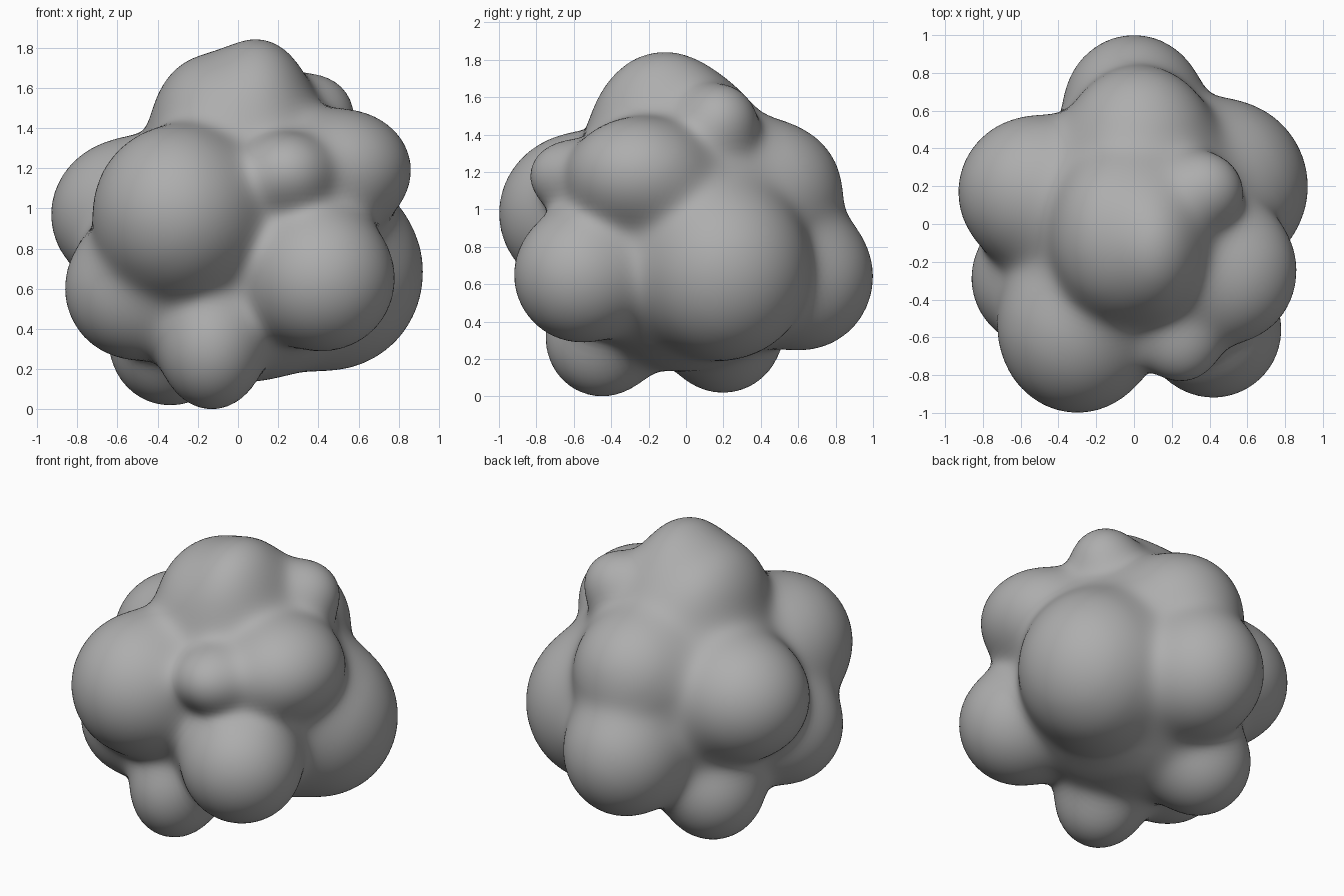
import bpy, bmesh
from math import exp, log, sqrt

if "Cube" in bpy.data.objects:
    bpy.data.objects.remove(bpy.data.objects["Cube"])

CENTRE = (0.0, 0.0, 0.85)
SHARP = 19      # higher = tighter creases between lobes

# Overlapping lobes: centre, radii
LOBES = [
    ((0.03, 0.0, 0.84), (0.66, 0.66, 0.70)),       # core
    ((-0.30, -0.55, 0.98), (0.42, 0.45, 0.43)),    # big front left
    ((0.42, -0.56, 0.65), (0.36, 0.36, 0.36)),     # front right
    ((0.52, -0.25, 1.19), (0.34, 0.37, 0.30)),     # upper right
    ((0.46, 0.20, 0.68), (0.46, 0.46, 0.48)),      # big right
    ((0.0, 0.62, 0.64), (0.37, 0.38, 0.39)),       # back
    ((0.03, 0.44, 1.10), (0.38, 0.39, 0.37)),      # upper back
    ((-0.52, 0.17, 0.97), (0.41, 0.40, 0.38)),     # left
    ((-0.51, -0.29, 0.60), (0.35, 0.35, 0.35)),    # lower left
    ((-0.13, -0.45, 0.31), (0.26, 0.30, 0.31)),    # front foot
    ((-0.34, 0.20, 0.33), (0.30, 0.31, 0.31)),     # back foot
    ((0.25, -0.62, 1.18), (0.20, 0.21, 0.18)),     # small front bump
    ((0.37, 0.18, 1.47), (0.20, 0.19, 0.19)),      # small upper bump
    ((-0.01, -0.06, 1.36), (0.39, 0.44, 0.38)),    # crown
    ((0.10, -0.12, 1.50), (0.24, 0.32, 0.33)),     # crown peak
    ((-0.17, -0.06, 1.47), (0.21, 0.32, 0.25)),    # crown shoulder
]
FLAT = [(*c, *[1 / r for r in rad], min(rad)) for c, rad in LOBES]


def distance(x, y, z):
    """Soft union of all lobes."""
    total = 0.0
    for cx, cy, cz, ix, iy, iz, r in FLAT:
        a, b, c = (x - cx) * ix, (y - cy) * iy, (z - cz) * iz
        total += exp(-SHARP * r * (sqrt(a * a + b * b + c * c) - 1))
    return -log(total) / SHARP


# Shrink-wrap a round ball inwards onto the lobes
bm = bmesh.new()
bmesh.ops.create_icosphere(bm, subdivisions=6, radius=1)
for v in bm.verts:
    n = v.co.normalized()
    t = 1.25
    for _ in range(40):
        d = distance(CENTRE[0] + n.x * t, CENTRE[1] + n.y * t, CENTRE[2] + n.z * t)
        if d < 0.001:
            break
        t -= d
    v.co = n * t
    v.co.z += CENTRE[2]
for f in bm.faces:
    f.smooth = True

mesh = bpy.data.meshes.new("lumpy_blob")
bm.to_mesh(mesh)
bm.free()
blob = bpy.data.objects.new("lumpy_blob", mesh)
bpy.context.collection.objects.link(blob)

# Relax the creases a little
soften = blob.modifiers.new("soften", 'SMOOTH')
soften.factor = 0.5
soften.iterations = 3

# Mid grey
grey = bpy.data.materials.new("mid_grey")
grey.diffuse_color = (0.42, 0.42, 0.42, 1)
grey.use_nodes = True
grey.node_tree.nodes["Principled BSDF"].inputs["Base Color"].default_value = grey.diffuse_color
mesh.materials.append(grey)
